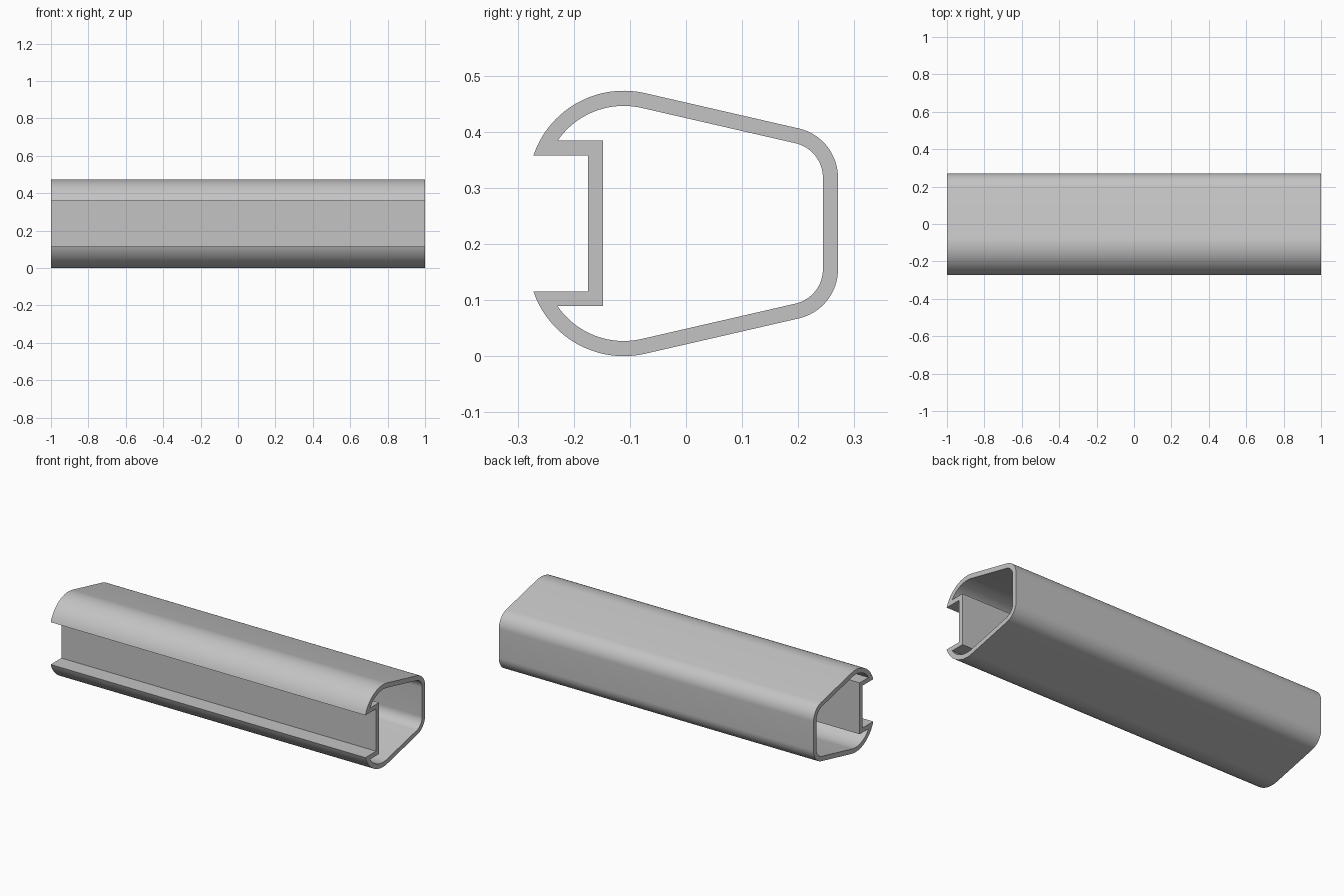
import bpy, bmesh
from math import radians, asin, degrees, cos, sin

default = bpy.data.objects.get("Cube")
if default:
    bpy.data.objects.remove(default, do_unlink=True)

HALF_LENGTH = 1.0
MID_Z = 0.2365
FRONT_ARC = (-0.111, 0.303)   # centre of the large front curve (y, z)
BACK_ARC = (0.181, 0.318)     # centre of the small back curve
SLOPE = 77                    # direction of the sloping wall's normal, degrees


def arc(centre, radius, start, end, steps):
    angles = [radians(start + (end - start) * i / steps) for i in range(steps + 1)]
    return [(centre[0] + radius * cos(a), centre[1] + radius * sin(a)) for a in angles]


def outline(channel_y, ledge_z, front_radius, back_radius):
    """Closed profile: channel corner, front curve, back curve, then its mirror image."""
    lip_angle = 180 - degrees(asin((ledge_z - FRONT_ARC[1]) / front_radius))
    upper = [(channel_y, ledge_z)]
    upper += arc(FRONT_ARC, front_radius, lip_angle, SLOPE, 20)
    upper += arc(BACK_ARC, back_radius, SLOPE, 0, 16)
    lower = [(y, 2 * MID_Z - z) for y, z in reversed(upper)]
    return upper + lower


outer = outline(-0.175, 0.358, 0.170, 0.090)
inner = outline(-0.148, 0.384, 0.143, 0.063)

# Hollow extruded rail: outer skin, inner skin and two end rims
bm = bmesh.new()


def ring(points, x):
    return [bm.verts.new((x, y, z)) for y, z in points]


loops = [ring(outer, -HALF_LENGTH), ring(outer, HALF_LENGTH),
         ring(inner, HALF_LENGTH), ring(inner, -HALF_LENGTH)]
count = len(outer)
for a, b in zip(loops, loops[1:] + loops[:1]):
    for i in range(count):
        j = (i + 1) % count
        bm.faces.new((a[i], a[j], b[j], b[i]))
bmesh.ops.recalc_face_normals(bm, faces=bm.faces)

mesh = bpy.data.meshes.new("hollow_rail")
bm.to_mesh(mesh)
bm.free()
rail = bpy.data.objects.new("hollow_rail", mesh)
bpy.context.collection.objects.link(rail)

# Plain grey metal
grey = bpy.data.materials.new("light_grey")
grey.use_nodes = True
colour = (0.55, 0.55, 0.55, 1)
grey.diffuse_color = colour
grey.node_tree.nodes["Principled BSDF"].inputs["Base Color"].default_value = colour
mesh.materials.append(grey)

# Smooth curves, crisp corners
bpy.ops.object.select_all(action="DESELECT")
rail.select_set(True)
bpy.context.view_layer.objects.active = rail
bpy.ops.object.shade_smooth_by_angle(angle=radians(25))
